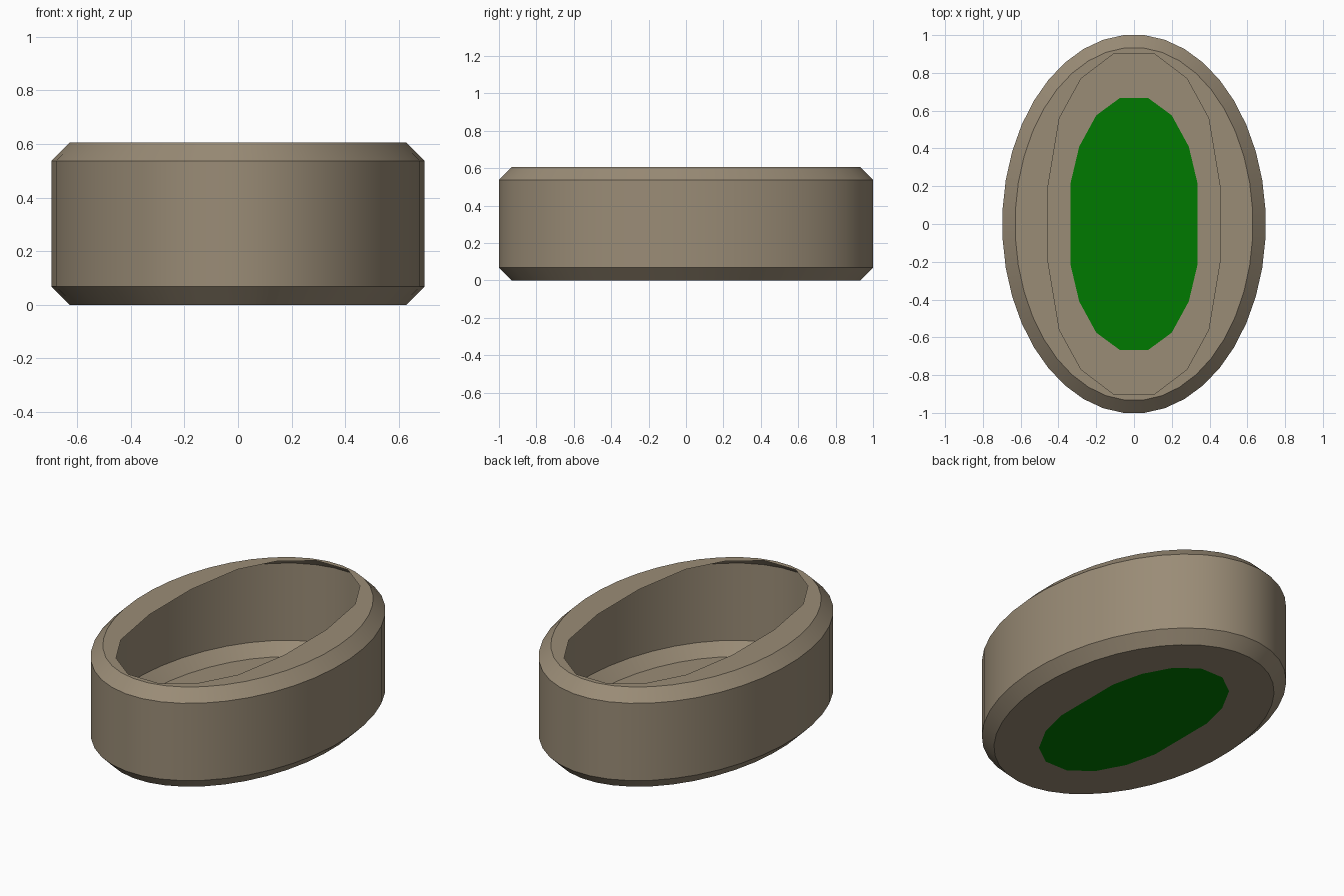
import bpy
import bmesh
from math import cos, sin, pi

cube = bpy.data.objects.get("Cube")
if cube:
    bpy.data.objects.remove(cube)


def material(name, rgb):
    mat = bpy.data.materials.new(name)
    mat.use_nodes = True
    mat.diffuse_color = (*rgb, 1)
    mat.node_tree.nodes["Principled BSDF"].inputs["Base Color"].default_value = (*rgb, 1)
    return mat


bm = bmesh.new()
HEIGHT, CHAMFER, SIDES = 0.605, 0.068, 40


def oval(inset, z):
    """Ring of the outer wall."""
    angles = [(i + 0.5) * 2 * pi / SIDES for i in range(SIDES)]
    return [bm.verts.new(((0.698 - inset) * cos(a), (1.003 - inset) * sin(a), z)) for a in angles]


def mirrored(quarter, z):
    """Ring made from one quarter outline, mirrored on both axes."""
    half = quarter + [(-x, y) for x, y in reversed(quarter)]
    whole = half + [(-x, -y) for x, y in half]
    return [bm.verts.new((x, y, z)) for x, y in whole]


def loop_edges(ring):
    edges = []
    for a, b in zip(ring, ring[1:] + ring[:1]):
        edges.append(bm.edges.get((a, b)) or bm.edges.new((a, b)))
    return edges


# Thin wall with a chamfer at the bottom and the top
wall = [oval(CHAMFER, 0), oval(0, CHAMFER), oval(0, HEIGHT - CHAMFER), oval(CHAMFER, HEIGHT)]
for low, high in zip(wall, wall[1:]):
    for i in range(SIDES):
        j = (i + 1) % SIDES
        bm.faces.new((low[i], low[j], high[j], high[i]))

# Flat rim around the opening, and flat floor around the green panel
opening = mirrored([(0.455, 0.2), (0.395, 0.56), (0.28, 0.77), (0.105, 0.903)], HEIGHT)
panel = mirrored([(0.335, 0.22), (0.29, 0.41), (0.2, 0.575), (0.075, 0.667)], 0)
for outside, inside, up in ((wall[-1], opening, 1), (wall[0], panel, -1)):
    bmesh.ops.triangle_fill(bm, edges=loop_edges(outside) + loop_edges(inside),
                            use_beauty=True, normal=(0, 0, up))

# Green panel in the floor
bm.faces.new(panel).material_index = 1

bmesh.ops.recalc_face_normals(bm, faces=bm.faces)
mesh = bpy.data.meshes.new("oval_tub")
bm.to_mesh(mesh)
bm.free()
mesh.materials.append(material("warm_taupe", (0.323, 0.262, 0.182)))
mesh.materials.append(material("deep_green", (0.0, 0.195, 0.0)))
tub = bpy.data.objects.new("oval_tub", mesh)
bpy.context.collection.objects.link(tub)

# Smooth walls with crisp chamfer edges
bpy.ops.object.select_all(action="DESELECT")
tub.select_set(True)
bpy.context.view_layer.objects.active = tub
bpy.ops.object.shade_smooth_by_angle(angle=pi / 6)
